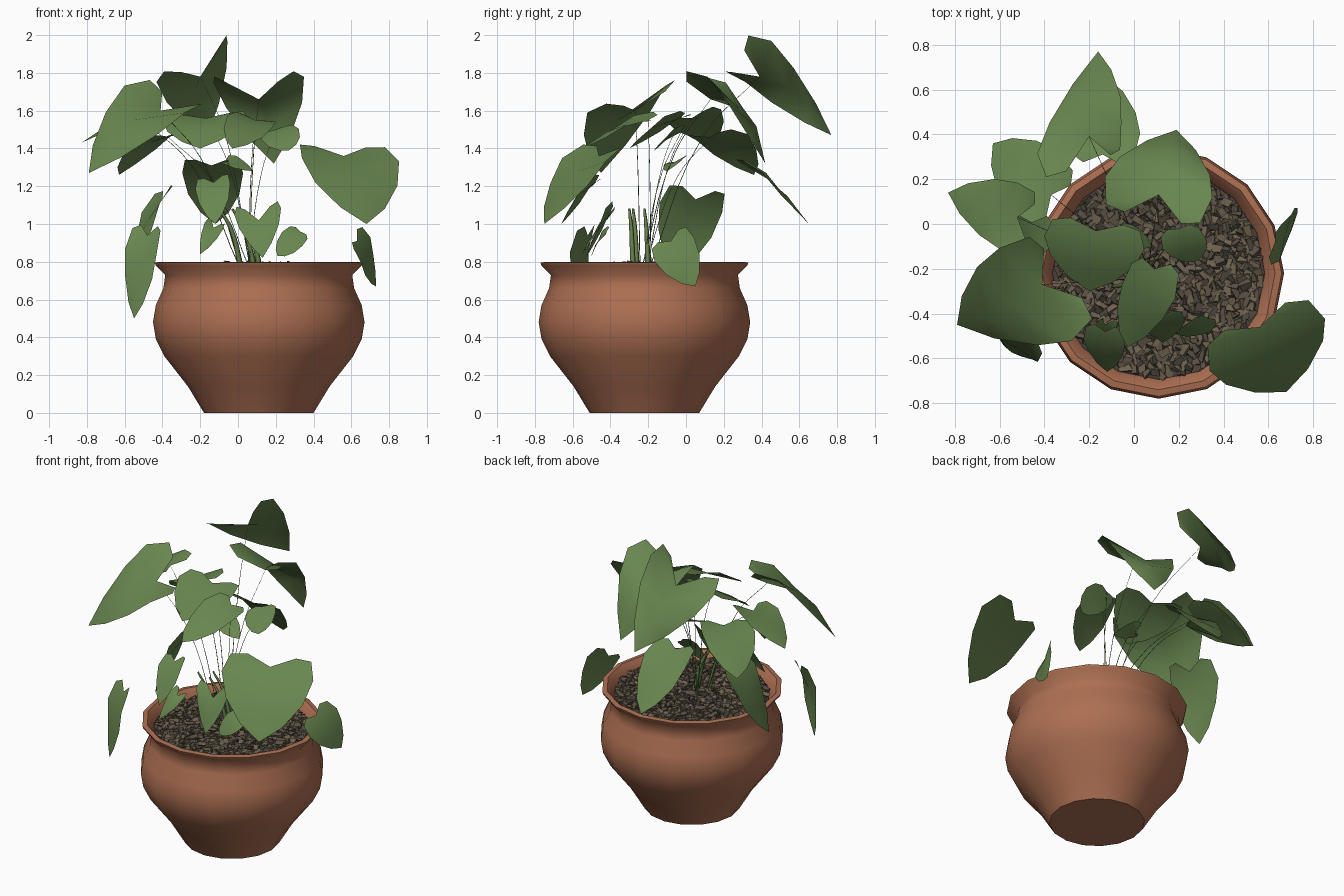
import bpy, bmesh, math, random
from mathutils import Vector, Matrix

random.seed(4)
cube = bpy.data.objects.get("Cube")
if cube:
    bpy.data.objects.remove(cube, do_unlink=True)

CENTRE = Vector((0.11, -0.22, 0))


def material(name, colour):
    mat = bpy.data.materials.new(name)
    mat.use_nodes = True
    mat.diffuse_color = (*colour, 1)
    shader = mat.node_tree.nodes["Principled BSDF"]
    shader.inputs["Base Color"].default_value = (*colour, 1)
    shader.inputs["Roughness"].default_value = 0.9
    return mat


terracotta = material("terracotta", (0.42, 0.16, 0.085))
leaf_green = material("leaf green", (0.14, 0.24, 0.08))
stem_green = material("stem green", (0.13, 0.21, 0.07))
dark_soil = material("dark soil", (0.065, 0.05, 0.042))
brown_bark = material("brown bark", (0.16, 0.125, 0.08))
grey_bark = material("grey bark", (0.1, 0.08, 0.058))


def add_mesh(name, bm, materials, smooth_angle=None):
    mesh = bpy.data.meshes.new(name)
    bm.to_mesh(mesh)
    bm.free()
    obj = bpy.data.objects.new(name, mesh)
    bpy.context.collection.objects.link(obj)
    for mat in materials:
        mesh.materials.append(mat)
    if smooth_angle:
        bpy.ops.object.select_all(action='DESELECT')
        obj.select_set(True)
        bpy.context.view_layer.objects.active = obj
        bpy.ops.object.shade_smooth_by_angle(angle=math.radians(smooth_angle))
    return obj


def lathe(name, profile, mat, sides=16):
    """Spin a radius/height profile around the pot axis."""
    bm = bmesh.new()
    verts = [bm.verts.new((r, 0, z)) for r, z in profile]
    edges = [bm.edges.new(pair) for pair in zip(verts, verts[1:])]
    bmesh.ops.spin(bm, geom=verts + edges, cent=(0, 0, 0), axis=(0, 0, 1),
                   angle=math.tau, steps=sides, use_duplicate=False)
    bmesh.ops.remove_doubles(bm, verts=bm.verts, dist=0.0005)
    bmesh.ops.recalc_face_normals(bm, faces=bm.faces)
    top = max(bm.faces, key=lambda f: f.calc_center_median().z)
    if top.normal.z < 0:
        bmesh.ops.reverse_faces(bm, faces=bm.faces)
    obj = add_mesh(name, bm, [mat], 55)
    obj.location = CENTRE
    return obj


# Pot with a flared rim and an open top
lathe("pot", [(0, 0), (0.29, 0), (0.375, 0.14), (0.5, 0.3), (0.545, 0.39),
              (0.56, 0.48), (0.545, 0.57), (0.505, 0.66), (0.495, 0.73),
              (0.545, 0.78), (0.55, 0.795), (0.52, 0.8), (0.475, 0.75),
              (0.465, 0.66)], terracotta)


# Soil: a low mound
def soil_height(r):
    return 0.765 - 0.12 * r * r


lathe("soil", [(0.475, soil_height(0.475)), (0.3, soil_height(0.3)),
               (0, soil_height(0))], dark_soil)

# Angular bark chips scattered evenly over the soil
bm = bmesh.new()
CHIPS = 800
for i in range(CHIPS):
    r = 0.455 * math.sqrt((i + 0.5) / CHIPS)
    turn = i * 2.39996
    place = Matrix.Translation(
        CENTRE + Vector((r * math.cos(turn), r * math.sin(turn),
                         soil_height(r) + random.uniform(0, 0.022))))
    spin = Matrix.Rotation(random.uniform(0, math.tau), 4, 'Z') @ \
        Matrix.Rotation(random.uniform(-0.7, 0.7), 4, 'X')
    size = Matrix.Diagonal((random.uniform(0.03, 0.055),
                            random.uniform(0.02, 0.032), 0.018, 1))
    chip = bmesh.ops.create_cube(bm, size=1, matrix=place @ spin @ size)
    for v in chip["verts"]:
        v.co += 0.008 * Vector([random.uniform(-1, 1) for _ in "xyz"])
for i, face in enumerate(bm.faces):
    face.material_index = (i // 6) % 2
add_mesh("bark_chips", bm, [brown_bark, grey_bark])


# Thin arching stem, drawn as a tapered tube
def stem(name, start, end, thickness):
    start, end = Vector(start), Vector(end)
    middle = start.lerp(end, 0.5) + Vector((0, 0, 0.2 * (end.z - start.z)))
    curve = bpy.data.curves.new(name, 'CURVE')
    curve.dimensions = '3D'
    curve.bevel_depth = thickness
    curve.bevel_resolution = 0
    curve.resolution_u = 5
    spline = curve.splines.new('BEZIER')
    spline.bezier_points.add(2)
    for knot, place, width in zip(spline.bezier_points, (start, middle, end),
                                  (1, 0.7, 0.4)):
        knot.co = place
        knot.radius = width
        knot.handle_left_type = knot.handle_right_type = 'AUTO'
    curve.materials.append(stem_green)
    bpy.context.collection.objects.link(bpy.data.objects.new(name, curve))


# Heart-shaped leaf: base notch, tip and one lobe; the other lobe is mirrored
HALF_OUTLINE = [(-0.07, 0.6), (0.02, 1), (0.3, 1.14), (0.6, 0.96), (0.86, 0.52)]
MIDRIB = [0, 0.3, 0.6, 1]


def leaf(name, base, tip, lobe, arch=0.3):
    base, tip, lobe = Vector(base), Vector(tip), Vector(lobe)
    axis = tip - base
    reach = lobe - base
    mirrored = 2 * reach.project(axis) - reach
    up = axis.cross(reach).normalized()
    outward = (base - CENTRE).normalized() + Vector((0, 0, 1))
    if up.dot(outward) < 0:
        up.negate()
    bm = bmesh.new()

    def point(a, b, side):
        lift = arch * a * (1 - a) + 0.04 * b * math.sin(5 * a + 1)
        return bm.verts.new(base + a * axis + b * side
                            + up * lift * axis.length)

    rib = [point(a, 0, reach) for a in MIDRIB]
    for side in (reach, mirrored):
        rim = [point(a, b, side) for a, b in HALF_OUTLINE]
        bm.faces.new((rib[0], rim[0], rim[1]))
        for i in range(3):
            bm.faces.new((rib[i], rim[i + 1], rim[i + 2], rib[i + 1]))
    bm.faces.ensure_lookup_table()
    bmesh.ops.recalc_face_normals(bm, faces=bm.faces)
    if sum((f.normal.dot(up) for f in bm.faces)) < 0:
        bmesh.ops.reverse_faces(bm, faces=bm.faces)
    add_mesh(name, bm, [leaf_green], 80)
    if base.z > 1.4:
        foot = CENTRE + Vector((random.uniform(-0.1, -0.04),
                                random.uniform(-0.04, 0.04), 0.75))
        stem(name + "_stem", foot, base, 0.0025)


# Thick young stems in the middle
for i, (x, y) in enumerate([(-0.1, -0.26), (-0.03, -0.2), (0.0, -0.28)]):
    stem(f"young_stem_{i + 1}", (x + 0.12, y, 0.75), (x, y - 0.02, 1.08), 0.016)

# Tall leaves at the back
leaf("back_top_leaf", (-0.2, 0.39, 1.78), (-0.16, 0.77, 1.47), (-0.05, 0.31, 1.99), 0.55)
leaf("back_wide_leaf", (0.11, 0.13, 1.66), (0.19, 0.42, 1.32), (0.29, -0.02, 1.8), 0.85)
leaf("back_low_leaf", (-0.14, 0.31, 1.31), (-0.12, 0.65, 1.0), (0.0, 0.28, 1.33))

# Leaves spreading to the model's right
leaf("right_large_leaf", (-0.41, -0.27, 1.6), (-0.79, -0.45, 1.27), (-0.45, -0.04, 1.75), 0.6)
leaf("right_upper_leaf", (-0.52, 0.03, 1.56), (-0.83, 0.14, 1.43), (-0.43, 0.14, 1.61))
leaf("right_back_leaf", (-0.37, 0.13, 1.46), (-0.63, 0.36, 1.26), (-0.26, 0.23, 1.49), 0.45)
leaf("right_hanging_leaf", (-0.4, 0.05, 1.13), (-0.57, -0.06, 0.73), (-0.42, 0.21, 1.16))
leaf("right_low_leaf", (-0.48, -0.52, 0.94), (-0.55, -0.57, 0.5), (-0.4, -0.56, 0.97))

# Middle and front leaves
leaf("middle_leaf", (-0.17, -0.03, 1.56), (-0.2, -0.3, 1.4), (0.03, -0.02, 1.59))
leaf("front_upper_leaf", (0.09, -0.2, 1.55), (-0.03, -0.55, 1.4), (0.2, -0.21, 1.53))
leaf("front_heart_leaf", (0.11, -0.42, 1.02), (0.13, -0.53, 0.82), (0.21, -0.38, 1.12))
leaf("front_narrow_leaf", (-0.13, -0.48, 1.22), (-0.12, -0.66, 1.0), (-0.05, -0.47, 1.26))
leaf("front_small_leaf", (-0.13, -0.45, 0.98), (-0.2, -0.55, 0.84), (-0.07, -0.43, 1.0))
leaf("inner_small_leaf", (-0.05, -0.05, 1.33), (0.08, -0.1, 1.28), (-0.05, 0.01, 1.36))

# Leaves on the model's left
leaf("left_upper_leaf", (0.2, -0.02, 1.5), (0.27, -0.17, 1.39), (0.29, -0.01, 1.52))
leaf("left_large_leaf", (0.56, -0.46, 1.36), (0.68, -0.75, 1.0), (0.77, -0.32, 1.4), 0.4)
leaf("left_rim_leaf", (0.63, -0.08, 0.91), (0.73, 0.05, 0.67), (0.6, -0.18, 0.87))
leaf("left_small_leaf", (0.33, -0.42, 0.96), (0.21, -0.5, 0.83), (0.37, -0.44, 0.92))
